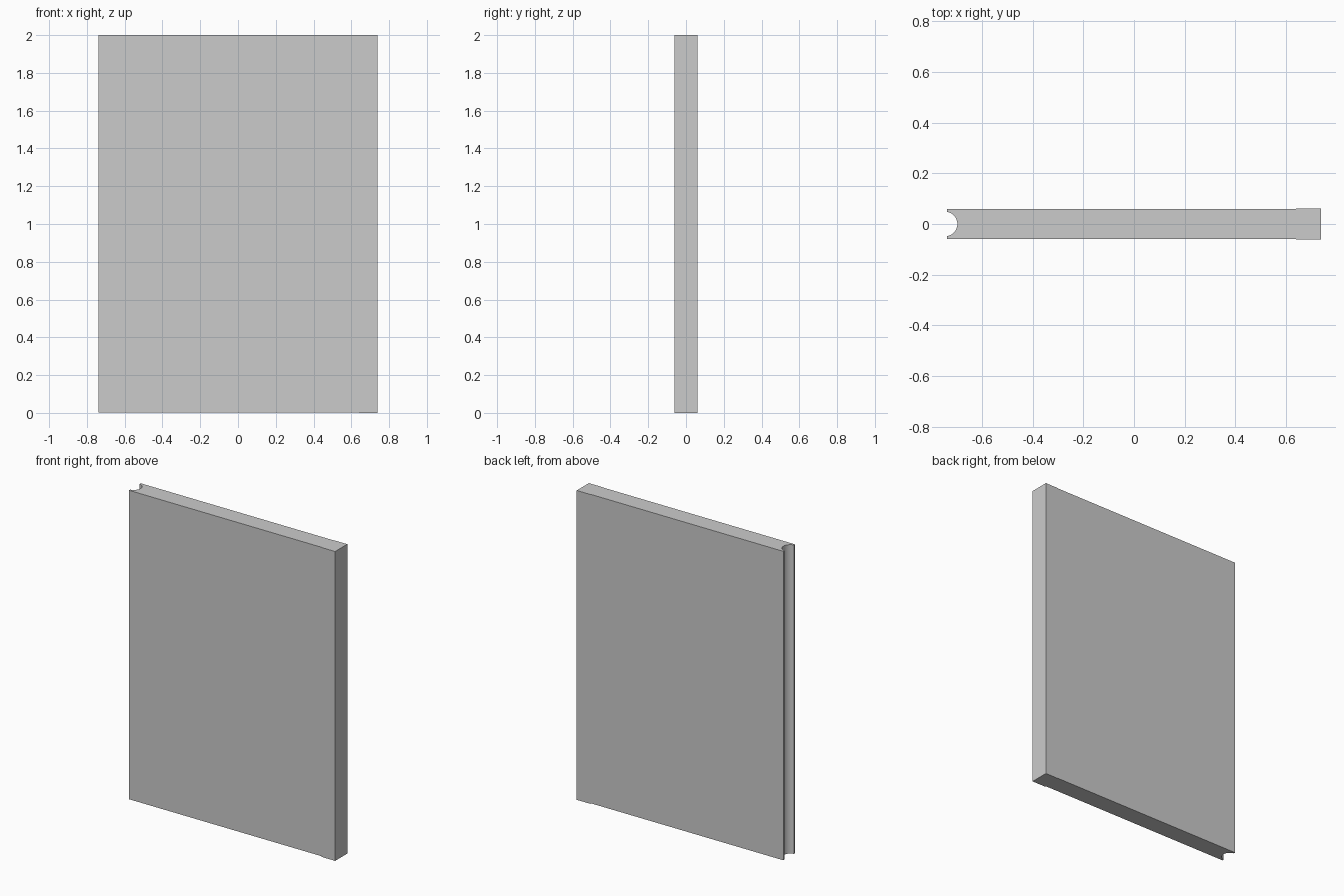
import bpy, bmesh, math

if "Cube" in bpy.data.objects:
    bpy.data.objects.remove(bpy.data.objects["Cube"])


def extrude_profile(name, points, z0, z1):
    """Solid made by raising a flat outline (x, y) from z0 to z1."""
    bm = bmesh.new()
    face = bm.faces.new([bm.verts.new((x, y, z0)) for x, y in points])
    raised = bmesh.ops.extrude_face_region(bm, geom=[face])["geom"]
    verts = [v for v in raised if isinstance(v, bmesh.types.BMVert)]
    bmesh.ops.translate(bm, vec=(0, 0, z1 - z0), verts=verts)
    bmesh.ops.recalc_face_normals(bm, faces=bm.faces)
    mesh = bpy.data.meshes.new(name)
    bm.to_mesh(mesh)
    bm.free()
    obj = bpy.data.objects.new(name, mesh)
    bpy.context.collection.objects.link(obj)
    return obj


HALF_WIDTH = 0.738
JOINT_X = 0.64
PANEL_Y = 0.0595
POST_Y = 0.062

# Panel with a round groove down its left edge
groove_half, groove_depth, segments = 0.048, 0.041, 24
radius = (groove_half ** 2 + groove_depth ** 2) / (2 * groove_depth)
centre_x = -HALF_WIDTH + groove_depth - radius
sweep = math.acos((-HALF_WIDTH - centre_x) / radius)
groove = []
for i in range(segments + 1):
    a = sweep - 2 * sweep * i / segments
    groove.append((centre_x + radius * math.cos(a), radius * math.sin(a)))
outline = [(-HALF_WIDTH, -PANEL_Y), (JOINT_X, -PANEL_Y),
           (JOINT_X, PANEL_Y), (-HALF_WIDTH, PANEL_Y)] + groove
panel = extrude_profile("panel", outline, 0.003, 2.0)

# Slightly thicker closing strip on the right edge
strip = extrude_profile("edge_strip", [
    (JOINT_X, -POST_Y), (HALF_WIDTH, -POST_Y),
    (HALF_WIDTH, POST_Y), (JOINT_X, POST_Y)], 0.0, 2.0)

# Smooth the groove, keep all corners crisp
bpy.context.view_layer.objects.active = panel
panel.select_set(True)
bpy.ops.object.shade_smooth_by_angle(angle=math.radians(30))
